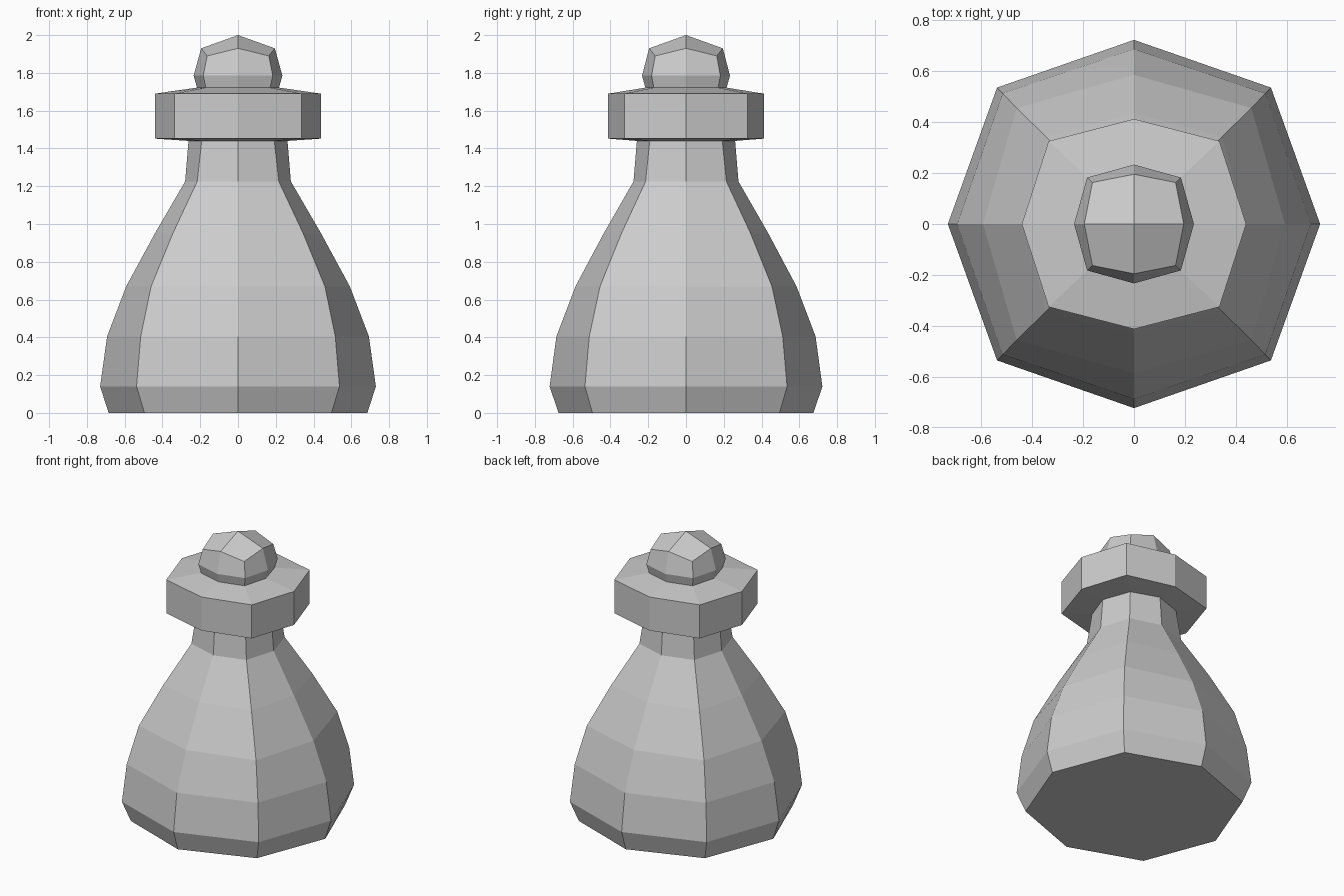
import bpy, bmesh

if "Cube" in bpy.data.objects:
    bpy.data.objects.remove(bpy.data.objects["Cube"])


def ring(bm, x, y, dx, dy, z, dz=None):
    """Eight points: four on the axes at z, four on the diagonals at dz."""
    dz = z if dz is None else dz
    pts = [(x, 0, z), (dx, dy, dz), (0, y, z), (-dx, dy, dz),
           (-x, 0, z), (-dx, -dy, dz), (0, -y, z), (dx, -dy, dz)]
    return [bm.verts.new(p) for p in pts]


def loft(name, sections, base=False, apex=None):
    bm = bmesh.new()
    rings = [ring(bm, *s) for s in sections]
    for a, b in zip(rings, rings[1:]):
        for i in range(8):
            j = (i + 1) % 8
            bm.faces.new((a[i], a[j], b[j], b[i]))
    if base:
        bm.faces.new(rings[0][::-1])
    if apex:
        # four kite-shaped facets meeting at the tip
        tip = bm.verts.new((0, 0, apex))
        t = rings[-1]
        for i in range(0, 8, 2):
            bm.faces.new((tip, t[i], t[i + 1], t[(i + 2) % 8]))
    mesh = bpy.data.meshes.new(name)
    bm.to_mesh(mesh)
    bm.free()
    obj = bpy.data.objects.new(name, mesh)
    bpy.context.collection.objects.link(obj)
    return obj


# Flared body and neck
loft("body", [
    (0.685, 0.675, 0.495, 0.495, 0.0),
    (0.73, 0.722, 0.537, 0.535, 0.14),
    (0.693, 0.686, 0.515, 0.512, 0.405),
    (0.592, 0.585, 0.46, 0.455, 0.67),
    (0.44, 0.436, 0.345, 0.342, 0.95),
    (0.28, 0.278, 0.216, 0.214, 1.225),
    (0.262, 0.26, 0.192, 0.192, 1.44),
], base=True)

# Wide collar
loft("collar", [
    (0.262, 0.26, 0.192, 0.192, 1.44),
    (0.44, 0.412, 0.335, 0.325, 1.452),
    (0.44, 0.412, 0.335, 0.325, 1.69),
    (0.217, 0.215, 0.17, 0.17, 1.722),
])

# Faceted finial
loft("finial", [
    (0.217, 0.215, 0.17, 0.17, 1.722),
    (0.235, 0.233, 0.184, 0.182, 1.785),
    (0.195, 0.195, 0.163, 0.163, 1.93, 1.89),
], apex=2.0)
